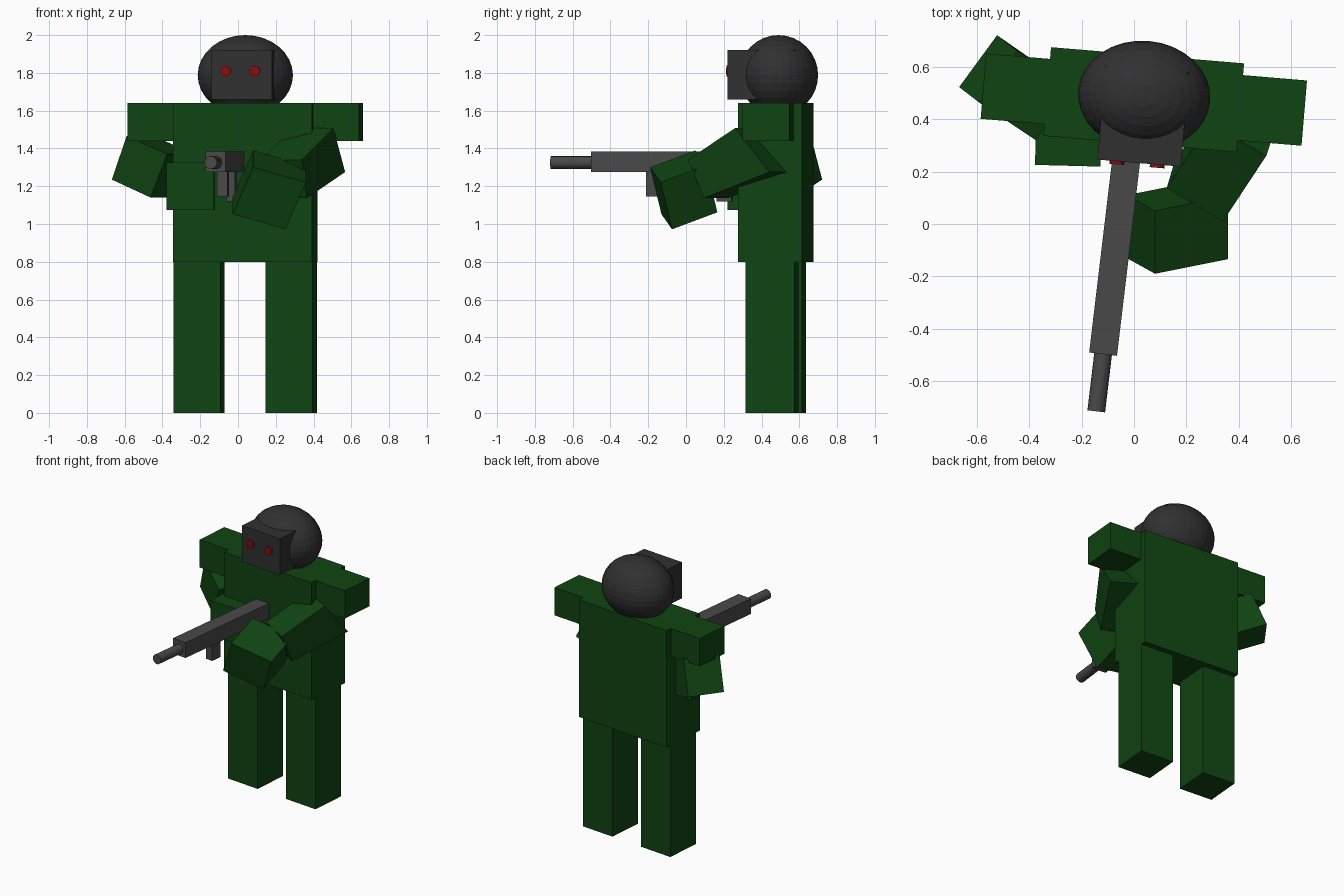
import bpy, bmesh, math
from mathutils import Vector, Matrix

default_cube = bpy.data.objects.get("Cube")
if default_cube:
    bpy.data.objects.remove(default_cube, do_unlink=True)


def material(name, colour):
    m = bpy.data.materials.new(name)
    m.use_nodes = True
    m.diffuse_color = (*colour, 1)
    m.node_tree.nodes["Principled BSDF"].inputs["Base Color"].default_value = (*colour, 1)
    return m


green = material("dark green", (0.005, 0.058, 0.006))
charcoal = material("charcoal", (0.030, 0.030, 0.030))
grey = material("gun grey", (0.066, 0.066, 0.066))
red = material("eye red", (0.25, 0.004, 0.004))


def finish(name, bm, mat, frame=Matrix()):
    bmesh.ops.recalc_face_normals(bm, faces=bm.faces)
    mesh = bpy.data.meshes.new(name)
    bm.to_mesh(mesh)
    bm.free()
    mesh.materials.append(mat)
    obj = bpy.data.objects.new(name, mesh)
    obj.matrix_world = frame
    bpy.context.collection.objects.link(obj)
    return obj


def box(name, frame, centre, size, mat):
    bm = bmesh.new()
    bmesh.ops.create_cube(bm, size=1, matrix=Matrix.Translation(centre) @ Matrix.Diagonal((*size, 1)))
    return finish(name, bm, mat, frame)


def cylinder(name, frame, centre, radius, length, mat, sides=16):
    # Axis runs along the local y direction
    bm = bmesh.new()
    turn = Matrix.Translation(centre) @ Matrix.Rotation(math.pi / 2, 4, 'X')
    bmesh.ops.create_cone(bm, cap_ends=True, segments=sides, radius1=radius,
                          radius2=radius, depth=length, matrix=turn)
    return finish(name, bm, mat, frame)


def limb(name, start, end, across):
    # Block between two side edges, extruded by the across vector
    bm = bmesh.new()
    corners = [bm.verts.new(p) for p in (*start, *reversed(end))]
    face = bm.faces.new(corners)
    extruded = bmesh.ops.extrude_face_region(bm, geom=[face], use_keep_orig=True)
    moved = [g for g in extruded["geom"] if isinstance(g, bmesh.types.BMVert)]
    bmesh.ops.translate(bm, verts=moved, vec=Vector(across))
    return finish(name, bm, green)


def frame_at(x, y, degrees):
    return Matrix.Translation((x, y, 0)) @ Matrix.Rotation(math.radians(degrees), 4, 'Z')


# Body, legs and shoulders share one slightly turned frame
body = frame_at(0.0375, 0.475, -4.8)
box("torso", body, (0, 0, 1.22), (0.74, 0.34, 0.84), green)
for side, sign in (("left", 1), ("right", -1)):
    box(side + "_leg", body, (sign * 0.245, 0, 0.4), (0.25, 0.26, 0.8), green)
    box(side + "_shoulder", body, (sign * 0.49, 0, 1.54), (0.25, 0.25, 0.2), green)

# Head with a boxy mask and round eyes
bm = bmesh.new()
bmesh.ops.create_uvsphere(bm, u_segments=32, v_segments=16, radius=1,
                          matrix=Matrix.Translation((0, 0.015, 1.788)) @ Matrix.Diagonal((0.253, 0.21, 0.212, 1)))
finish("head", bm, charcoal, body)
mask = frame_at(0.035, 0.412, -4.8)
box("mask", mask, (0, 0, 1.79), (0.32, 0.36, 0.26), charcoal)
for side, sign in (("left", 1), ("right", -1)):
    cylinder(side + "_eye", mask, (sign * 0.077 - 0.008, -0.182, 1.81), 0.028, 0.02, red)

# Left arm reaching forward, with its hand under the weapon
limb("left_forearm",
     ((0.567, 0.44, 1.275), (0.505, 0.26, 1.508)),
     ((0.365, 0.095, 1.137), (0.34, 0.01, 1.34)),
     (-0.215, 0.127, 0))
limb("left_hand",
     ((0.08, 0.05, 1.39), (0.08, -0.19, 1.30)),
     ((0.36, 0.106, 1.31), (0.36, -0.134, 1.22)),
     (-0.108, 0.06, -0.248))

# Right arm bent back, with its hand beside the stock
limb("right_forearm",
     ((-0.668, 0.523, 1.235), (-0.59, 0.463, 1.465)),
     ((-0.463, 0.38, 1.14), (-0.375, 0.32, 1.37)),
     (0.145, 0.198, 0))
box("right_hand", frame_at(-0.25, 0.345, -1.5), (0, 0, 1.2), (0.25, 0.245, 0.25), green)

# Weapon, aimed forward along its own frame
gun = frame_at(-0.069, -0.085, -6.8)
box("gun_body", gun, (0, 0, 1.33), (0.107, 0.83, 0.11), grey)
cylinder("gun_barrel", gun, (0, -0.515, 1.325), 0.034, 0.24, grey)
box("gun_magazine", gun, (0, -0.085, 1.215), (0.055, 0.08, 0.14), grey)
box("gun_grip", gun, (0, 0.29, 1.2), (0.045, 0.08, 0.16), grey)
